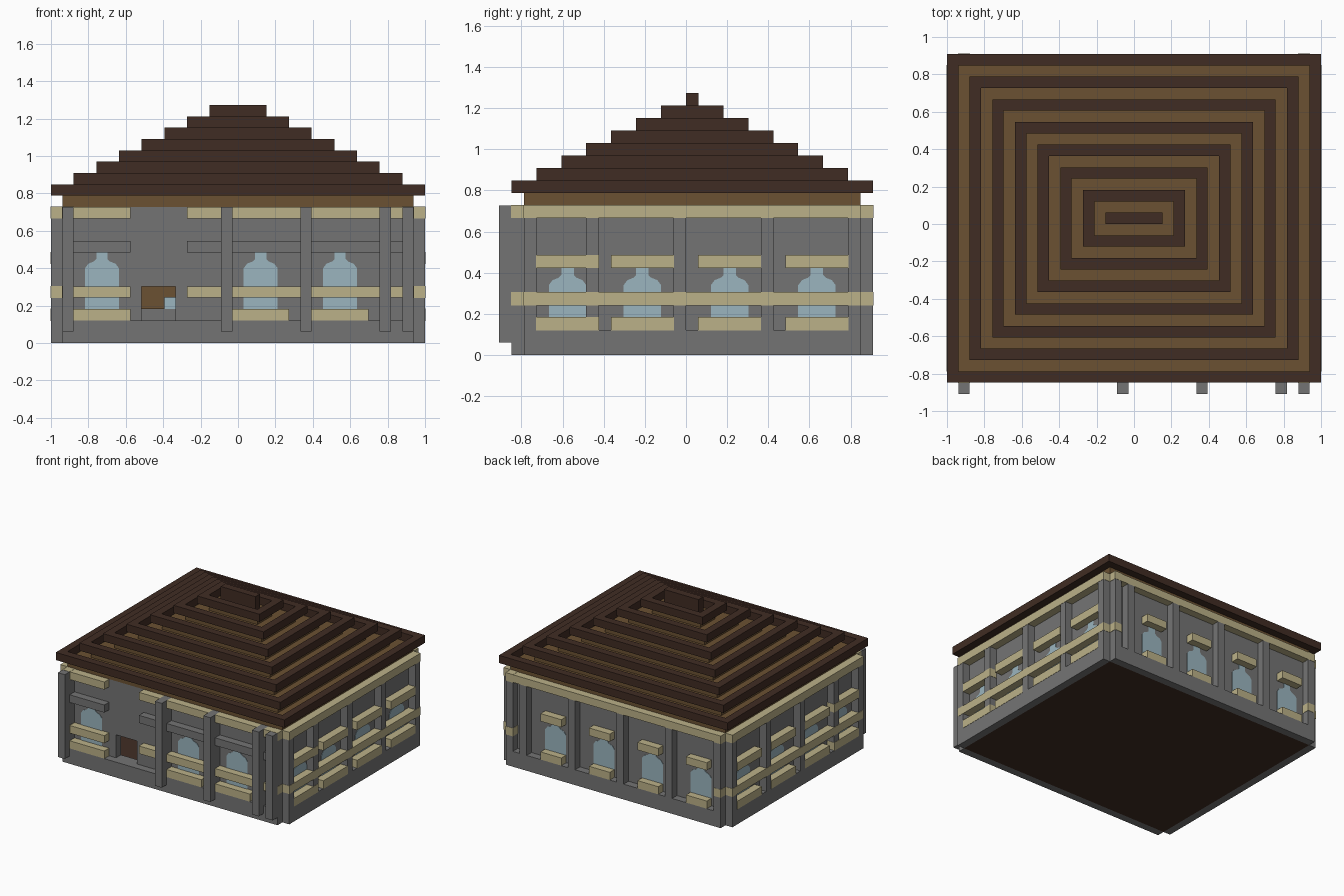
import bpy
import bmesh
from mathutils import Vector

if "Cube" in bpy.data.objects:
    bpy.data.objects.remove(bpy.data.objects["Cube"])

U = 2 / 33  # block size: all coordinates below are in blocks


def material(name, hex_code):
    rgb = [int(hex_code[i:i + 2], 16) / 255 for i in (0, 2, 4)]
    lin = [c / 12.92 if c < 0.04 else ((c + 0.055) / 1.055) ** 2.4 for c in rgb]
    m = bpy.data.materials.new(name)
    m.use_nodes = True
    m.diffuse_color = (*lin, 1)
    m.node_tree.nodes["Principled BSDF"].inputs["Base Color"].default_value = (*lin, 1)
    return m


STONE = material("grey stone", "747474")
CREAM = material("cream trim", "bbb188")
DARK = material("dark timber", "402c23")
WOOD = material("mid timber", "6b5132")
GLASS = material("pale glass", "9bb5bf")


def finish(name, bm, mat):
    bmesh.ops.recalc_face_normals(bm, faces=bm.faces)
    mesh = bpy.data.meshes.new(name)
    bm.to_mesh(mesh)
    bm.free()
    mesh.materials.append(mat)
    ob = bpy.data.objects.new(name, mesh)
    bpy.context.collection.objects.link(ob)
    return ob


def blocks(name, mat, boxes, grow=0.0):
    """One object from boxes given as (x0, x1, y0, y1, z0, z1)."""
    bm = bmesh.new()
    for x0, x1, y0, y1, z0, z1 in boxes:
        size = Vector((x1 - x0, y1 - y0, z1 - z0)) * U
        mid = Vector((x0 + x1, y0 + y1, z0 + z1)) * U / 2
        for v in bmesh.ops.create_cube(bm, size=1)["verts"]:
            v.co = Vector([v.co[i] * (size[i] + 2 * grow) + mid[i] for i in range(3)])
    return finish(name, bm, mat)


def both(boxes):
    """Boxes plus their mirror images across x = 0."""
    return boxes + [(-b[1], -b[0], *b[2:]) for b in boxes]


def ring(hx, y0, y1, z):
    """One-block-wide rectangular frame."""
    return both([(hx - 1, hx, y0, y1, z, z + 1)]) + [
        (1 - hx, hx - 1, y0, y0 + 1, z, z + 1), (1 - hx, hx - 1, y1 - 1, y1, z, z + 1)]


def windows(name, centres, height, place):
    """Panes with a shouldered, narrow-topped outline; place(a, d, z) maps to blocks."""
    half = [(1.5, 0), (1.5, height - 1.4), (1.2, height - 1), (0.7, height - 0.8),
            (0.5, height - 0.6), (0.5, height)]
    outline = half + [(-a, z) for a, z in reversed(half)]
    bm = bmesh.new()
    for c in centres:
        face = bm.faces.new([bm.verts.new(Vector(place(c + a, -0.05, z + 3)) * U) for a, z in outline])
        new = bmesh.ops.extrude_face_region(bm, geom=[face])["geom"]
        shift = (Vector(place(0, 1.05, 0)) - Vector(place(0, -0.05, 0))) * U
        bmesh.ops.translate(bm, vec=shift, verts=[g for g in new if isinstance(g, bmesh.types.BMVert)])
    finish(name, bm, GLASS)


# Floor and plinth, with open corners
blocks("floor", DARK, [(-15.5, 15.5, -13, 14, 0, 1)])
blocks("plinth", STONE, both([(15.5, 16.5, -13, 14, 0, 2)]) + [
    (-15.5, 15.5, -14, -13, 0, 2), (-15.5, 15.5, 14, 15, 0, 2)])

# Recessed walls; the front one is pieced around the doorway
blocks("side_walls", STONE, both([(14.5, 15.5, -13, 14, 1, 12)]))
blocks("back_wall", STONE, [(-14.5, 14.5, 13, 14, 1, 12)])
blocks("front_wall", STONE, [
    (-14.5, -8.5, -13, -12, 1, 12), (-5.5, 14.5, -13, -12, 1, 12),
    (-8.5, -5.5, -13, -12, 1, 2), (-8.5, -5.5, -13, -12, 5, 12)])
blocks("inner_panel", WOOD, [(-8.5, -6.5, 12, 13, 3, 6), (-6.5, -5.5, 12, 13, 4, 6)])

# Posts
blocks("front_posts", STONE, [(x, x + 1, -15, -13, 1, 12) for x in (-15.5, -1.5, 5.5, 12.5, 14.5)])
blocks("back_posts", STONE, [(x, x + 1, 14, 15, 2, 11) for x in (-15.5, -8.5, -1.5, 5.5, 12.5, 14.5)])
blocks("side_posts", STONE, both([(15.5, 16.5, y, y + 1, 2, 11) for y in (-13, -8, -1, 6, 13)]))

# Front beams and trim between the posts
bays = [(-14.5, -9.5), (-4.5, -1.5), (-0.5, 5.5), (6.5, 12.5), (13.5, 14.5)]
blocks("front_beams", STONE, [(a, b, -14, -13, 8, 9) for a, b in bays])
blocks("front_trim", CREAM, [(a, b, -14, -13, z, z + 1) for a, b in bays for z in (4, 11)])
front_windows = (-12, 2, 9)
blocks("front_sills", CREAM, [(c - 2.5, c + 2.5, -14, -13, 2, 3) for c in front_windows])

# Side trim: full bands, lintels and sills
side_windows = (-9.5, -3.5, 3.5, 10.5)
blocks("side_bands", CREAM, both([(15.5, 16.5, -13, 14, z, z + 1) for z in (4, 11)]), 0.002)
blocks("side_window_bars", CREAM, both([
    (15.5, 16.5, c - 2.5, c + 2.5, z, z + 1) for c in side_windows for z in (2, 7)]), 0.002)
blocks("corner_trim", CREAM, both([
    (14.5, 15.5, y, y + 1, z, z + 1) for y in (-14, 14) for z in (4, 11)]), 0.002)

# Back trim
back_windows = (-12, -5, 2, 9)
blocks("back_band", CREAM, [(-14.5, 14.5, 14, 15, 11, 12)])
blocks("back_window_bars", CREAM, [
    (c - 1.5, c + 1.5, 14, 15, z, z + 1) for c in back_windows for z in (2, 7)])

# Glass panes set through the walls
windows("front_windows", front_windows, 5, lambda a, d, z: (a, -13 + d, z))
windows("back_windows", back_windows, 4, lambda a, d, z: (a, 13 + d, z))
windows("left_windows", side_windows, 4, lambda a, d, z: (14.5 + d, a, z))
windows("right_windows", side_windows, 4, lambda a, d, z: (-14.5 - d, a, z))

# Stepped roof: dark frames rising over a stack of timber slabs
slabs, frames = [], []
for k in range(7):
    s = 2 * k
    slabs.append((s - 15.5, 15.5 - s, s - 13, 14 - s, 12 + k, 13 + k))
    frames += ring(16.5 - s, s - 14, 15 - s, 13 + k)
blocks("roof_slabs", WOOD, slabs)
blocks("roof_frames", DARK, frames)
blocks("roof_ridge", DARK, [(-2.5, 2.5, 0, 1, 19, 21)])
